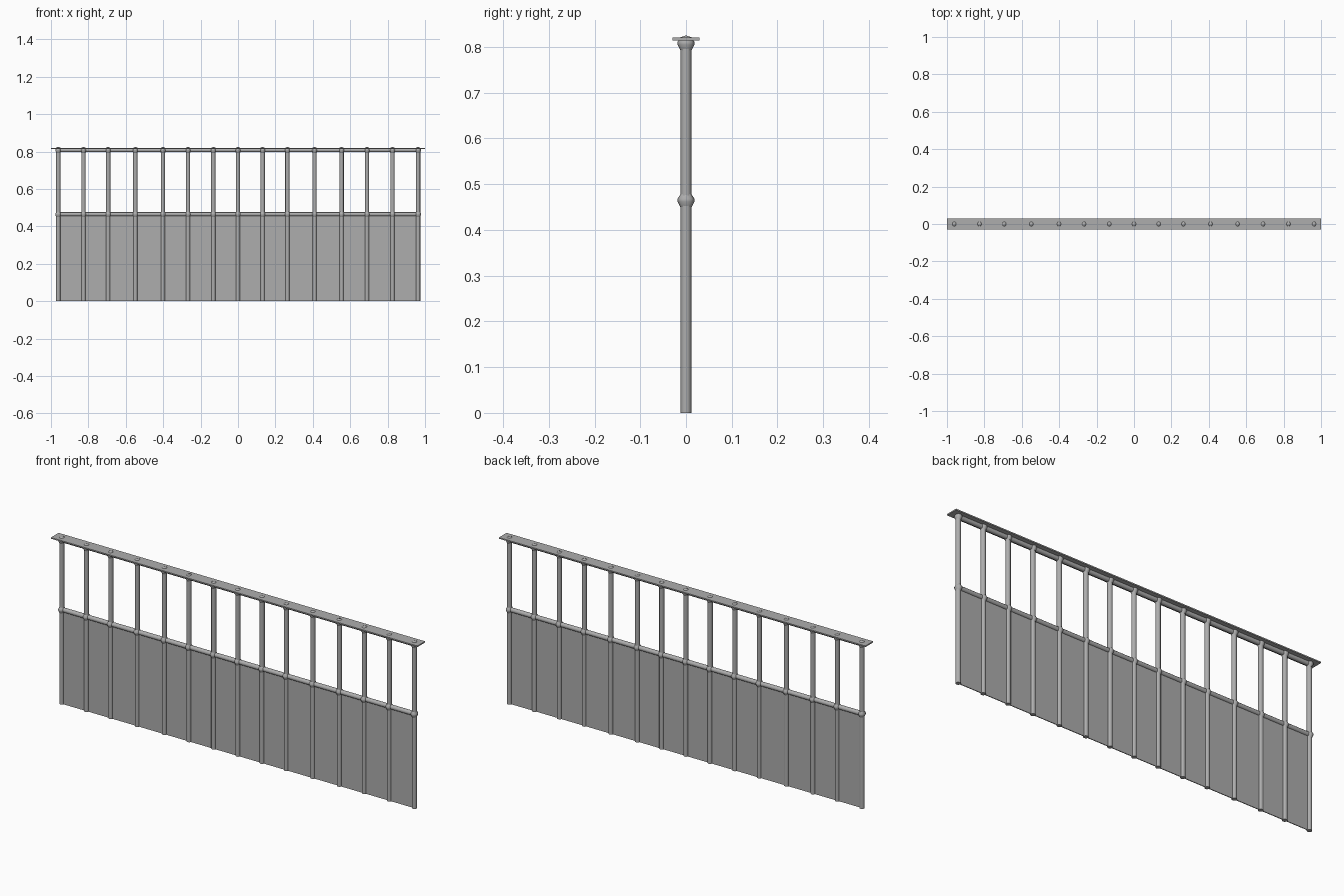
import bpy, bmesh, math
from mathutils import Matrix

if "Cube" in bpy.data.objects:
    bpy.data.objects.remove(bpy.data.objects["Cube"])

steel = bpy.data.materials.new("steel_grey")
steel.diffuse_color = (0.42, 0.42, 0.42, 1)
steel.use_nodes = True
steel.node_tree.nodes["Principled BSDF"].inputs["Base Color"].default_value = steel.diffuse_color

POSTS = [-0.961, -0.826, -0.694, -0.549, -0.401, -0.267, -0.132, 0.0,
         0.132, 0.264, 0.409, 0.554, 0.690, 0.826, 0.963]
MID_Z, TOP_Z = 0.465, 0.808
POST_R = 0.0115


def finish(name, bm, smooth=True):
    bmesh.ops.recalc_face_normals(bm, faces=bm.faces)
    mesh = bpy.data.meshes.new(name)
    bm.to_mesh(mesh)
    bm.free()
    mesh.materials.append(steel)
    ob = bpy.data.objects.new(name, mesh)
    bpy.context.collection.objects.link(ob)
    if smooth:
        bpy.ops.object.select_all(action='DESELECT')
        ob.select_set(True)
        bpy.context.view_layer.objects.active = ob
        bpy.ops.object.shade_smooth_by_angle(angle=math.radians(50))
    return ob


def box(name, size, centre):
    bm = bmesh.new()
    bmesh.ops.create_cube(bm, size=1, matrix=Matrix.Translation(centre) @ Matrix.Diagonal((*size, 1)))
    return finish(name, bm, False)


def tube(name, radius, length, matrix):
    bm = bmesh.new()
    bmesh.ops.create_cone(bm, cap_ends=True, segments=12, radius1=radius,
                          radius2=radius, depth=length, matrix=matrix)
    return finish(name, bm)


def knob(name, x, z, peak):
    # faceted ball turned around the post, optionally with a shallow peak
    profile = [(0.012, -0.0155), (0.0185, -0.003), (0.0185, 0.003), (0.012, 0.0135)]
    bm = bmesh.new()
    n = 8
    rings = [[bm.verts.new((x + 0.86 * r * math.cos(2 * math.pi * i / n),
                            r * math.sin(2 * math.pi * i / n), z + h)) for i in range(n)]
             for r, h in profile]
    for a, b in zip(rings, rings[1:]):
        for i in range(n):
            j = (i + 1) % n
            bm.faces.new((a[i], a[j], b[j], b[i]))
    bm.faces.new(rings[0])
    tip = bm.verts.new((x, 0, z + peak))
    for i in range(n):
        bm.faces.new((rings[-1][i], rings[-1][(i + 1) % n], tip))
    return finish(name, bm)


# posts with a knob at each rail
for k, x in enumerate(POSTS):
    tube(f"post_{k}", POST_R, TOP_Z, Matrix.Translation((x, 0, TOP_Z / 2)))
    knob(f"middle_knob_{k}", x, MID_Z, 0.0155)
    knob(f"top_knob_{k}", x, TOP_Z, 0.0175)

# horizontal rails
for name, z in (("middle_rail", MID_Z), ("top_rail", TOP_Z)):
    tube(name, 0.011, POSTS[-1] - POSTS[0],
         Matrix.Translation((0, 0, z)) @ Matrix.Rotation(math.pi / 2, 4, 'Y'))

# flat handrail board and lower infill panel
box("handrail_board", (2.0, 0.06, 0.006), (0, 0, 0.8175))
box("infill_panel", (1.944, 0.004, MID_Z), (0, 0, MID_Z / 2))
